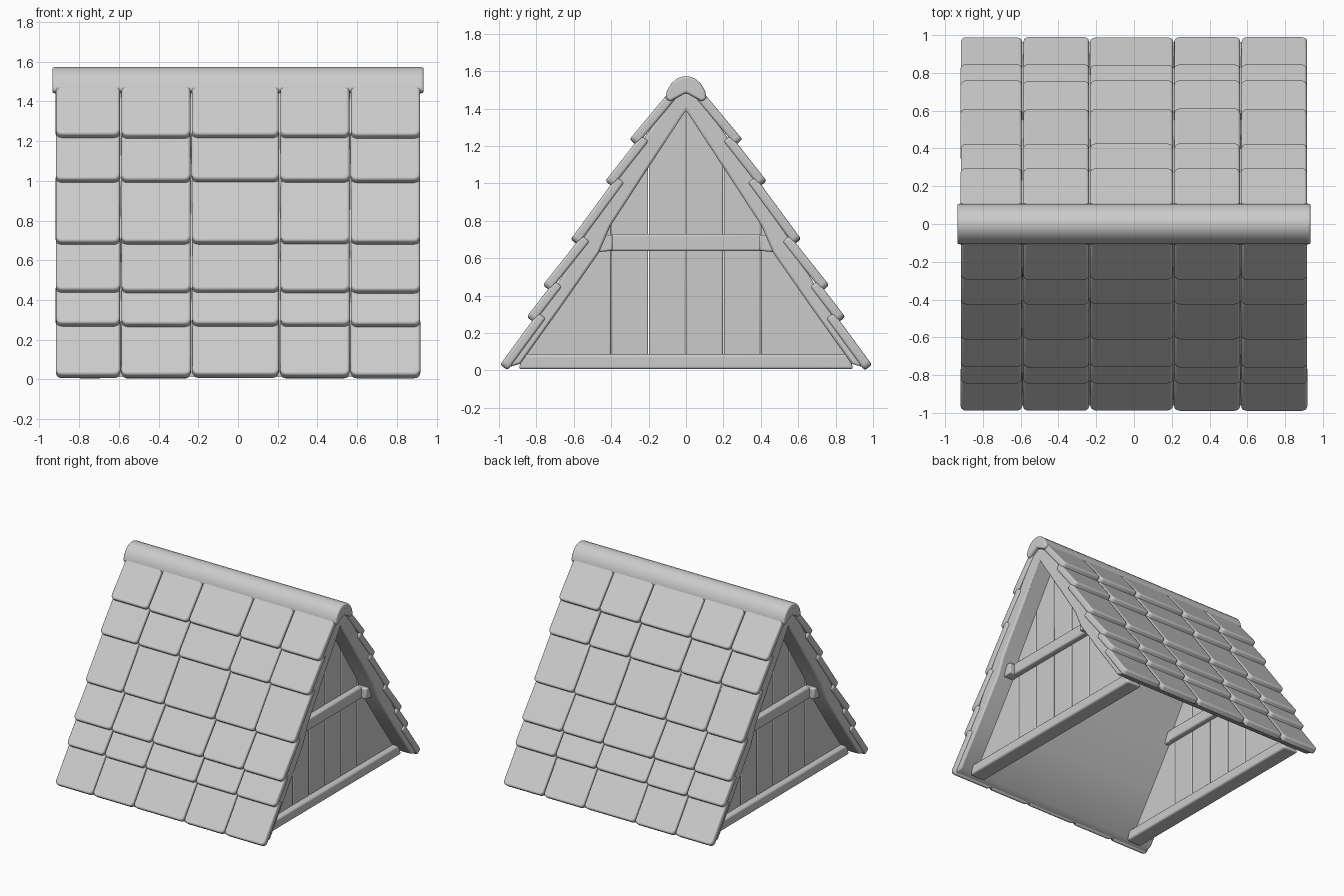
import bpy, bmesh, math, random
from mathutils import Vector

if "Cube" in bpy.data.objects:
    bpy.data.objects.remove(bpy.data.objects["Cube"])

random.seed(4)


def finish(bm, name, bevel=0.01, segments=2):
    bmesh.ops.recalc_face_normals(bm, faces=bm.faces)
    mesh = bpy.data.meshes.new(name)
    bm.to_mesh(mesh)
    bm.free()
    ob = bpy.data.objects.new(name, mesh)
    bpy.context.collection.objects.link(ob)
    mod = ob.modifiers.new("Bevel", 'BEVEL')
    mod.width, mod.segments = bevel, segments
    mod.limit_method, mod.angle_limit = 'ANGLE', math.radians(40)
    bpy.ops.object.select_all(action='DESELECT')
    ob.select_set(True)
    bpy.context.view_layer.objects.active = ob
    bpy.ops.object.shade_smooth_by_angle(angle=math.radians(40))
    return ob


def prism(bm, points, offset):
    """Solid made by sweeping a flat outline along an offset."""
    a = [bm.verts.new(p) for p in points]
    b = [bm.verts.new(Vector(p) + Vector(offset)) for p in points]
    bm.faces.new(a)
    bm.faces.new(b[::-1])
    n = len(a)
    for i in range(n):
        bm.faces.new((a[i], b[i], b[(i + 1) % n], a[(i + 1) % n]))


def profile(bm, yz, x0, x1):
    prism(bm, [(x0, y, z) for y, z in yz], (x1 - x0, 0, 0))


def mirrored(half):
    """Complete a right-hand (y > 0) half outline running outward to inward."""
    return half + [(-y, z) for y, z in reversed(half)]


# roof shell under the shingles
outer = [(0.965, 0.012), (0.72, 0.40), (0.385, 1.0), (0.05, 1.50)]
inner = [(0.885, 0.035), (0.66, 0.35), (0.465, 0.63), (0.405, 0.77), (0.2, 1.085)]
bm = bmesh.new()
profile(bm, mirrored(outer) + [(-y, z) for y, z in inner] + [(0, 1.39)]
        + inner[::-1], -0.905, 0.905)
finish(bm, "roof_shell", 0.012)

# rows of shingles: tip of each row in (y, z), from eave to ridge
tips = [(0.995, 0.029), (0.852, 0.285), (0.766, 0.455), (0.617, 0.70),
        (0.432, 1.012), (0.302, 1.235), (0.115, 1.515)]
columns = [-0.92, -0.59, -0.235, 0.21, 0.565, 0.92]
THICK, R = 0.05, 0.03
for side, label in ((-1, "front"), (1, "back")):
    bm = bmesh.new()
    for row in range(6):
        p, q = Vector(tips[row]), Vector(tips[row + 1])
        d = (q - p).normalized()
        q -= Vector((d.y, -d.x)) * 0.036
        d = (q - p).normalized()
        n = Vector((d.y, -d.x))
        length = (q - p).length + (0.05 if row < 5 else 0)
        for x0, x1 in zip(columns, columns[1:]):
            x0 += 0.002 + random.uniform(0, 0.003)
            x1 -= 0.002 + random.uniform(0, 0.003)
            s0 = random.uniform(0, 0.006)
            arc = [(R - R * math.sin(t), R - R * math.cos(t))
                   for t in (i * math.pi / 8 for i in range(5))]
            outline = [(x0 + a, s0 + b) for a, b in arc]
            outline += [(x0, length), (x1, length)]
            outline += [(x1 - a, s0 + b) for a, b in reversed(arc)]
            pts = []
            for x, s in outline:
                w = p + d * s
                pts.append((x, side * w.x, w.y))
            prism(bm, pts, (0, -side * n.x * THICK, -n.y * THICK))
    finish(bm, label + "_shingles", 0.013, 3)

# rounded ridge cap
bm = bmesh.new()
cap = [(0.085, 1.437), (0.11, 1.455), (0.102, 1.495), (0.078, 1.535),
       (0.045, 1.562), (0.015, 1.572)]
profile(bm, mirrored(cap) + [(0, 1.485)], -0.935, 0.935)
finish(bm, "ridge_cap", 0.012, 3)


# gable ends
def roof_z(y):
    return 1.43 * (1 - abs(y) / 0.92)


for side, label in ((-1, "left"), (1, "right")):
    # vertical planks trimmed to the roof slope
    bm = bmesh.new()
    cuts = [-0.88, -0.4, -0.2, 0, 0.2, 0.4, 0.88]
    for y0, y1 in zip(cuts, cuts[1:]):
        y0, y1 = y0 + 0.002, y1 - 0.002
        profile(bm, [(y0, 0.04), (y1, 0.04), (y1, roof_z(y1)), (y0, roof_z(y0))],
                side * 0.72, side * 0.765)
    finish(bm, label + "_gable_planks", 0.007)

    # bottom beam
    bm = bmesh.new()
    profile(bm, [(-0.895, 0.006), (0.895, 0.006), (0.87, 0.087), (-0.87, 0.087)],
            side * 0.68, side * 0.81)
    finish(bm, label + "_bottom_beam", 0.015, 3)

    # collar beam with end blocks
    bm = bmesh.new()
    profile(bm, [(-0.41, 0.637), (0.41, 0.637), (0.41, 0.73), (-0.41, 0.73)],
            side * 0.68, side * 0.81)
    finish(bm, label + "_collar_beam", 0.013, 3)
    bm = bmesh.new()
    for s in (-1, 1):
        profile(bm, [(s * 0.392, 0.64), (s * 0.47, 0.632), (s * 0.45, 0.725),
                     (s * 0.392, 0.725)], side * 0.68, side * 0.85)
    finish(bm, label + "_collar_blocks", 0.01)
